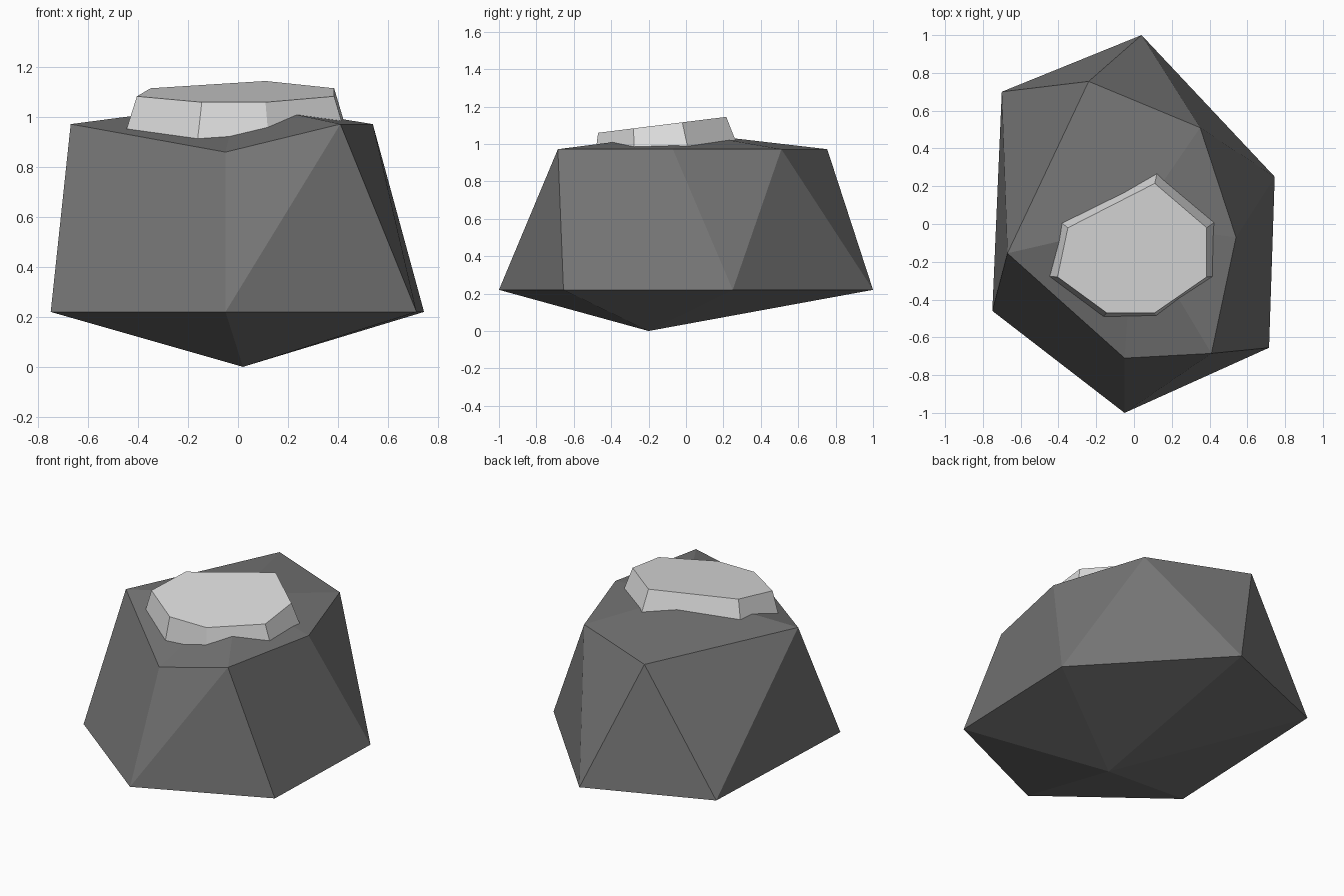
import bpy
import bmesh

cube = bpy.data.objects.get("Cube")
if cube:
    bpy.data.objects.remove(cube, do_unlink=True)


def material(name, value):
    mat = bpy.data.materials.new(name)
    mat.use_nodes = True
    color = (value, value, value, 1)
    mat.diffuse_color = color
    mat.node_tree.nodes["Principled BSDF"].inputs["Base Color"].default_value = color
    return mat


def build(name, points, faces, mat):
    mesh = bpy.data.meshes.new(name)
    bm = bmesh.new()
    verts = [bm.verts.new(p) for p in points]
    for face in faces:
        bm.faces.new([verts[i] for i in face])
    bmesh.ops.recalc_face_normals(bm, faces=bm.faces)
    bm.to_mesh(mesh)
    bm.free()
    mesh.materials.append(mat)
    obj = bpy.data.objects.new(name, mesh)
    bpy.context.collection.objects.link(obj)
    return obj


def fan(start, count, tip):
    return [(start + i, start + (i + 1) % count, tip) for i in range(count)]


# Boulder: wide lower ring, narrower upper ring, shallow points above and below
lower = [(-0.05, -1.0), (0.715, -0.655), (0.745, 0.25),
         (0.04, 1.0), (-0.70, 0.70), (-0.75, -0.46)]
upper = [(-0.05, -0.71), (0.41, -0.685), (0.54, -0.07),
         (0.35, 0.51), (-0.24, 0.755), (-0.67, -0.155)]
points = [(x, y, 0.22) for x, y in lower]
points += [(x, y, 0.86 if i == 0 else 0.972) for i, (x, y) in enumerate(upper)]
points += [(0.02, -0.2, 0), (0, 0, 1.06)]
sides = [(0, 1, 7), (0, 7, 6), (1, 2, 8, 7), (2, 9, 8), (2, 3, 9),
         (3, 10, 9), (3, 4, 10), (4, 11, 10), (4, 5, 11), (5, 0, 6, 11)]
build("boulder", points, sides + fan(0, 6, 12) + fan(6, 6, 13),
      material("dark grey stone", 0.175))

# Pale cap: tilted slab with flared sides that sink into the boulder top
outline = [(0.11, 0.215), (-0.35, -0.02), (-0.405, -0.28), (-0.145, -0.47),
           (0.11, -0.47), (0.385, -0.28), (0.385, -0.02)]
flare, depth, pivot_y = 1.155, 0.2, -0.3
top = [(x, y, 1.118 + 0.124 * y) for x, y in outline]
base = [(x * flare, pivot_y + (y - pivot_y) * flare, z - depth) for x, y, z in top]
n = len(outline)
walls = [(i, (i + 1) % n, n + (i + 1) % n, n + i) for i in range(n)]
build("pale_cap", top + base,
      walls + [tuple(range(n)), tuple(range(n, 2 * n))],
      material("pale grey", 0.73))
